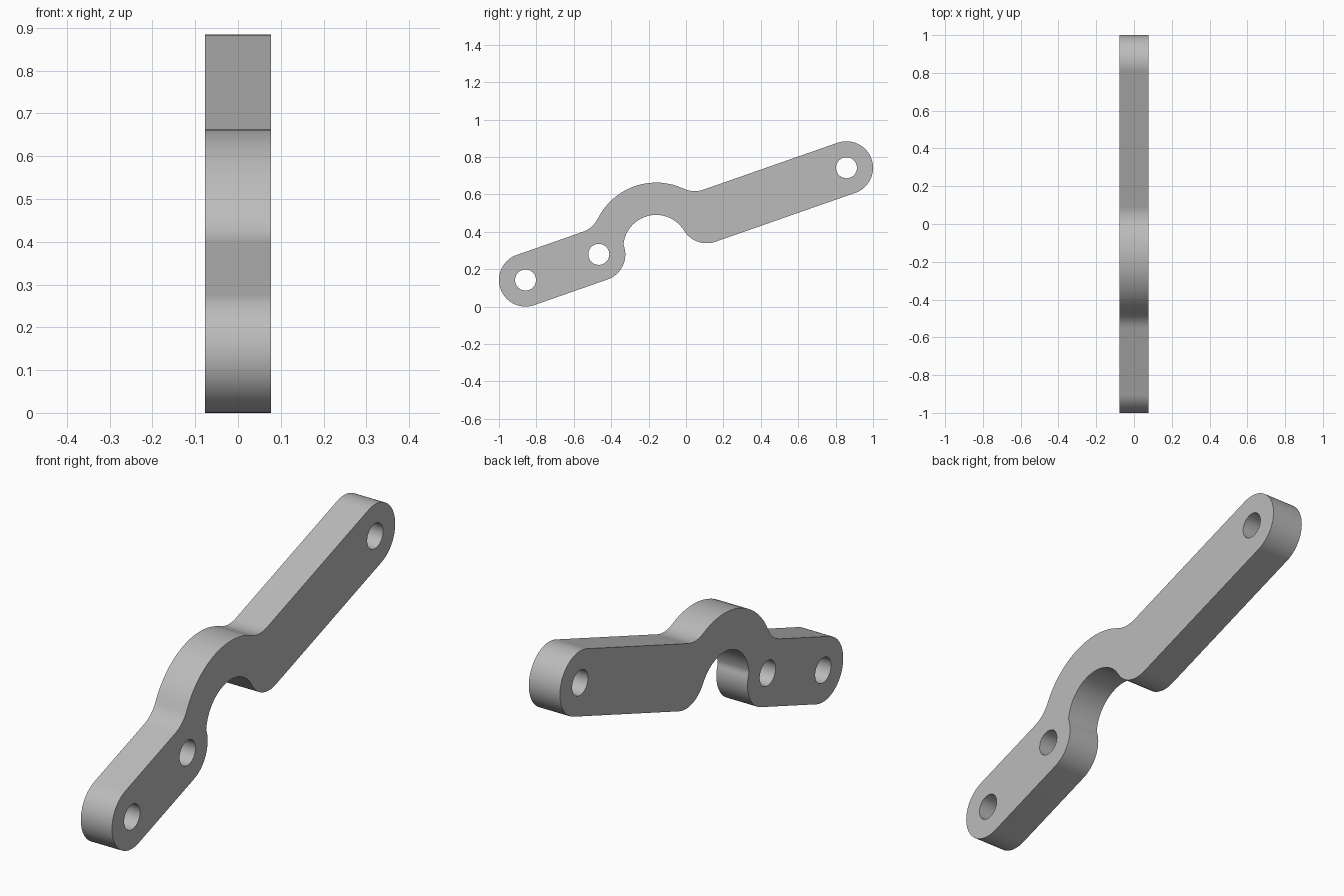
import bpy
from math import sin, cos, pi, radians, degrees, atan2, acos, sqrt, hypot
from mathutils import Matrix

if "Cube" in bpy.data.objects:
    bpy.data.objects.remove(bpy.data.objects["Cube"])

# Dimensions, measured along the bar (u) and across it (v)
R = 0.142                      # half width of the bar and all fillets
HOLE = 0.056
HALF_THICK = 0.077
START = (-0.858, R)            # first hole in y, z
RUN, RISE = 1.716, 0.60
LENGTH = hypot(RUN, RISE)
SHORT_END = 0.415              # second hole
CU, CV = 0.716, -0.067         # arch centre
R_IN, R_OUT = 0.175, 0.348


def arc(u, v, r, a, b):
    """Points along an arc from angle a to b, in degrees."""
    n = max(3, int(abs(b - a) / 5))
    angles = [radians(a + (b - a) * i / n) for i in range(n + 1)]
    return [(u + r * cos(t), v + r * sin(t)) for t in angles]


# Tangent fillets between arch and bar
fillet_dv = 2 * R - CV
fillet_du = sqrt((R_OUT + R) ** 2 - fillet_dv ** 2)
fillet_angle = degrees(atan2(fillet_dv, fillet_du))
corner_du = sqrt((R_IN + R) ** 2 - CV ** 2)
corner_angle = degrees(atan2(-CV, corner_du))

# Where the short bar's round end meets the inside of the arch
du = CU - SHORT_END
d = hypot(du, CV)
meet = atan2(CV, du) + acos((R * R + d * d - R_IN ** 2) / (2 * R * d))
meet_in = atan2(R * sin(meet) - CV, SHORT_END + R * cos(meet) - CU)

outline = (
    arc(0, 0, R, 90, 270)
    + arc(SHORT_END, 0, R, -90, degrees(meet))
    + arc(CU, CV, R_IN, degrees(meet_in), corner_angle)[1:]
    + arc(CU + corner_du, 0, R, 180 + corner_angle, 270)[1:]
    + arc(LENGTH, 0, R, -90, 90)
    + arc(CU + fillet_du, 2 * R, R, 270, 180 + fillet_angle)
    + arc(CU, CV, R_OUT, fillet_angle, 180 - fillet_angle)[1:]
    + arc(CU - fillet_du, 2 * R, R, -fillet_angle, -90)[1:]
)
holes = [arc(u, 0, HOLE, 0, 360)[:-1] for u in (0, SHORT_END, LENGTH)]

# Flat filled profile with holes, extruded to thickness
curve = bpy.data.curves.new("link_arm_profile", "CURVE")
curve.dimensions = "2D"
curve.fill_mode = "BOTH"
curve.extrude = HALF_THICK
for loop in [outline] + holes:
    spline = curve.splines.new("POLY")
    spline.points.add(len(loop) - 1)
    for point, (u, v) in zip(spline.points, loop):
        point.co = (u, v, 0, 1)
    spline.use_cyclic_u = True

arm = bpy.data.objects.new("link_arm", curve)
bpy.context.collection.objects.link(arm)
bpy.ops.object.select_all(action="DESELECT")
arm.select_set(True)
bpy.context.view_layer.objects.active = arm
bpy.ops.object.convert(target="MESH")
arm = bpy.context.object
arm.name = "link_arm"

# Stand the profile in the y-z plane, tilted upward to the back
c, s = RUN / LENGTH, RISE / LENGTH
arm.data.transform(Matrix(((0, 0, 1, 0),
                           (c, -s, 0, START[0]),
                           (s, c, 0, START[1]),
                           (0, 0, 0, 1))))

# Weld the seams and smooth the rounded edges
bpy.ops.object.mode_set(mode="EDIT")
bpy.ops.mesh.select_all(action="SELECT")
bpy.ops.mesh.remove_doubles(threshold=0.0005)
bpy.ops.mesh.normals_make_consistent(inside=False)
bpy.ops.object.mode_set(mode="OBJECT")
bpy.ops.object.shade_smooth_by_angle(angle=radians(30))

# Plain grey metal
grey = bpy.data.materials.new("plain_grey")
grey.use_nodes = True
colour = (0.5, 0.5, 0.5, 1)
grey.diffuse_color = colour
grey.node_tree.nodes["Principled BSDF"].inputs["Base Color"].default_value = colour
arm.data.materials.clear()
arm.data.materials.append(grey)
